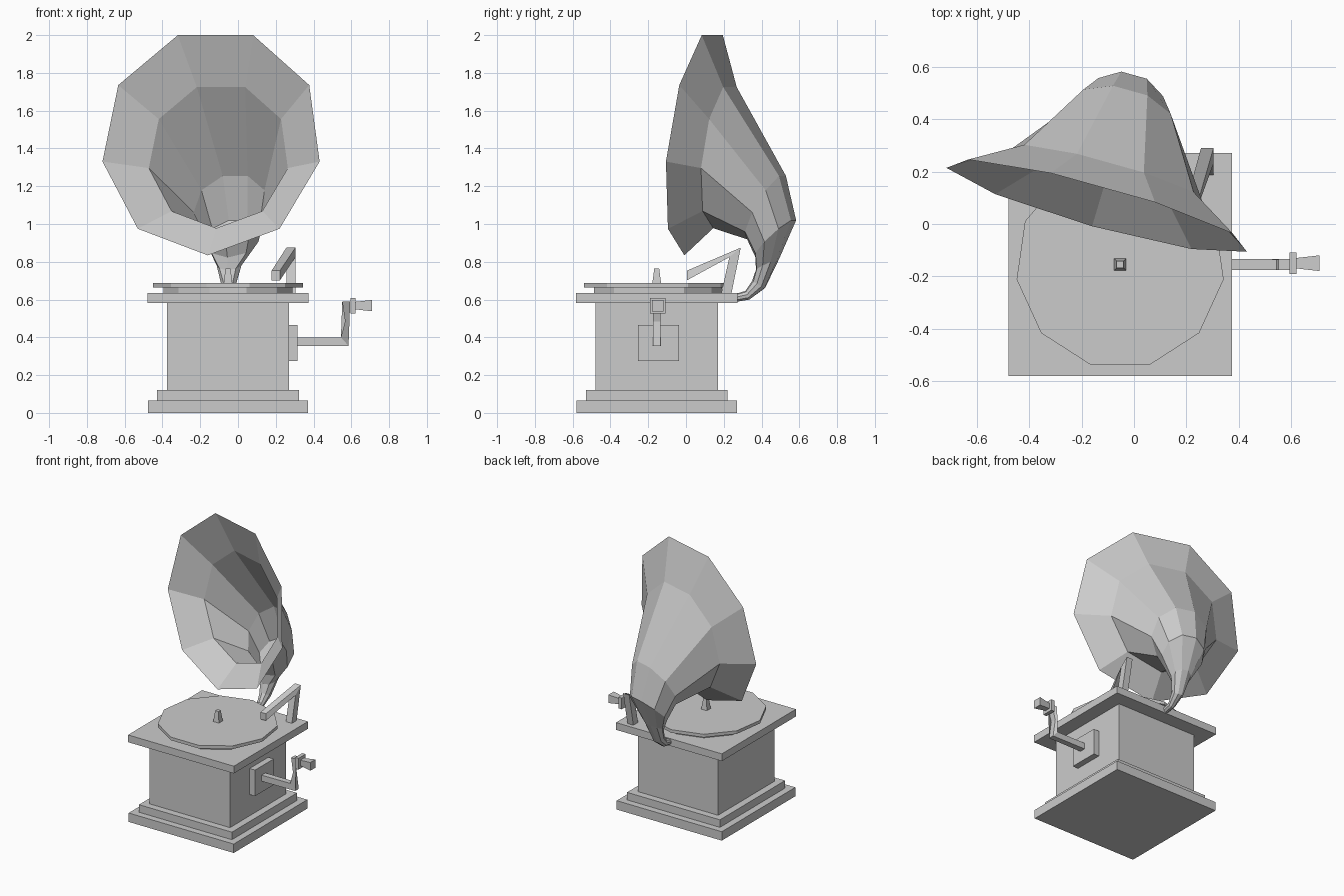
import bpy, bmesh, math
from mathutils import Matrix, Vector

old = bpy.data.objects.get("Cube")
if old:
    bpy.data.objects.remove(old, do_unlink=True)

grey = bpy.data.materials.new("plain grey")
grey.use_nodes = True
GREY = (0.6, 0.6, 0.6, 1)
grey.diffuse_color = GREY
grey.node_tree.nodes["Principled BSDF"].inputs["Base Color"].default_value = GREY

CX, CY = -0.053, -0.155   # centre of the cabinet


def loft(name, rings, caps=True):
    """Skin a list of equal-length point rings with flat faces."""
    bm = bmesh.new()
    loops = [[bm.verts.new(p) for p in ring] for ring in rings]
    for a, b in zip(loops, loops[1:]):
        for i in range(len(a)):
            j = (i + 1) % len(a)
            bm.faces.new((a[i], a[j], b[j], b[i]))
    if caps:
        bm.faces.new(loops[0][::-1])
        bm.faces.new(loops[-1])
    bmesh.ops.recalc_face_normals(bm, faces=bm.faces)
    mesh = bpy.data.meshes.new(name)
    bm.to_mesh(mesh)
    bm.free()
    mesh.materials.append(grey)
    obj = bpy.data.objects.new(name, mesh)
    bpy.context.collection.objects.link(obj)
    return obj


def ring(centre, u, v, radius, sides, start):
    """Regular polygon in the plane of u and v."""
    c = Vector(centre)
    angles = [math.radians(start) + math.tau * i / sides for i in range(sides)]
    return [c + radius * (math.cos(a) * u + math.sin(a) * v) for a in angles]


X, Y, Z = Vector((1, 0, 0)), Vector((0, 1, 0)), Vector((0, 0, 1))


def square(centre, u, v, half):
    return ring(centre, u, v, half * math.sqrt(2), 4, 45)


def slab(name, half, z0, z1, top_half=None):
    loft(name, [square((CX, CY, z0), X, Y, half),
                square((CX, CY, z1), X, Y, top_half or half)])


def disc(name, radius, z0, z1):
    loft(name, [ring((CX, CY, z), X, Y, radius, 11, 90) for z in (z0, z1)])


# Cabinet
slab("plinth", 0.424, 0, 0.065)
slab("plinth_step", 0.375, 0.065, 0.12)
slab("cabinet", 0.324, 0.12, 0.582)
slab("top_board", 0.427, 0.582, 0.635)

# Turntable
disc("turntable_base", 0.345, 0.635, 0.664)
disc("turntable", 0.4, 0.664, 0.687)
slab("spindle", 0.023, 0.687, 0.765, 0.013)

# Crank
loft("crank_plate", [[Vector((x, y, z)) for y, z in
     ((-0.253, 0.275), (-0.038, 0.275), (-0.038, 0.465), (-0.253, 0.465))]
     for x in (0.265, 0.315)])
loft("crank_shaft_and_arm", [
    square((0.31, CY, 0.377), Y, Z, 0.022),
    [Vector((x, CY + s * 0.02, z)) for s, x, z in
     ((1, 0.545, 0.4), (-1, 0.545, 0.4), (-1, 0.585, 0.355), (1, 0.585, 0.355))],
    square((0.573, CY, 0.59), Y, X, 0.021)])
loft("crank_handle", [square((x, CY + 0.005, 0.568), Y, Z, h) for x, h in
     ((0.595, 0.041), (0.622, 0.041), (0.622, 0.02), (0.71, 0.03))])

# Tone arm: a leaning post, mitred into the arm
lean = Vector((0, 0.055, 0.03))
loft("tone_arm", [
    [Vector((0.28, 0.213, 0.63)) + s * 0.024 * X + t * 0.027 * Y
     for s, t in ((-1, -1), (1, -1), (1, 1), (-1, 1))],
    [Vector((0.28 + s * 0.024, y, z)) for s, y, z in
     ((-1, 0.23, 0.825), (1, 0.23, 0.825), (1, 0.29, 0.875), (-1, 0.29, 0.875))],
    [Vector((0.2 + s * 0.022, 0.005, z)) for s, z in
     ((-1, 0.702), (1, 0.702), (1, 0.753), (-1, 0.753))]])

# Horn: nine-sided rings of centre, radius, pitch and yaw, mouth to tail
sections = [
    ((-0.139, 0.0675, 1.435), 0.606, 7.5, 15.6),
    ((-0.102, 0.19, 1.363), 0.388, 7, 15.6),
    ((-0.04, 0.42, 1.092), 0.2, 30, 15.6),
    ((-0.027, 0.472, 0.924), 0.148, 46.6, 15.6),
    ((-0.045, 0.43, 0.785), 0.068, 65, 12),
    ((-0.05, 0.385, 0.68), 0.04, 120, 5),
    ((-0.05, 0.325, 0.622), 0.026, 155, 0),
    ((-0.05, 0.262, 0.608), 0.022, 180, 0),
]
horn = []
for centre, radius, pitch, yaw in sections:
    turn = Matrix.Rotation(math.radians(-yaw), 3, "Z")
    p = math.radians(pitch)
    up = turn @ Vector((0, math.sin(p), math.cos(p)))
    horn.append(ring(centre, turn @ X, up, radius, 9, 70))
loft("horn", horn, caps=False)
